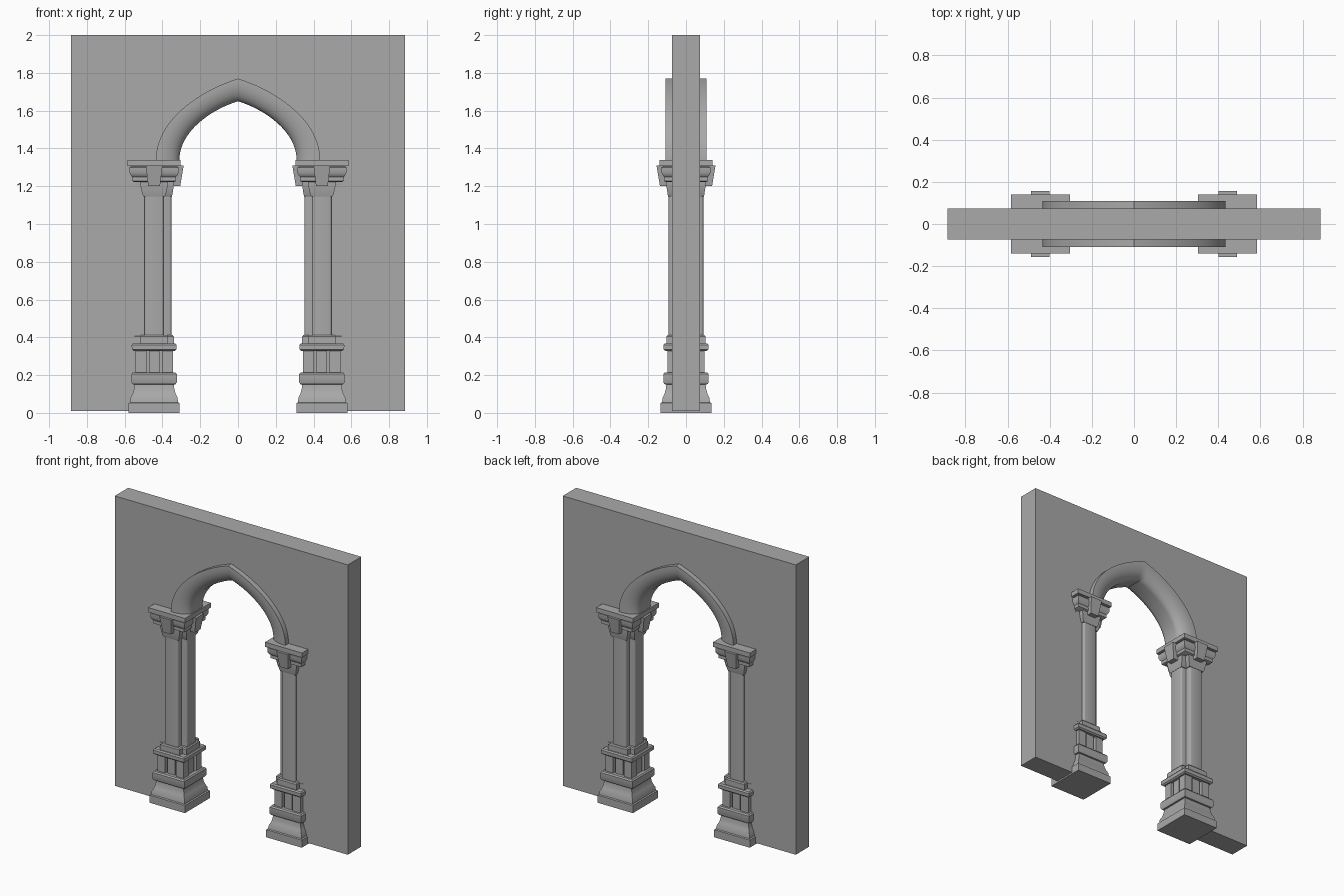
import bpy
import bmesh
import math
from mathutils import Vector

if "Cube" in bpy.data.objects:
    bpy.data.objects.remove(bpy.data.objects["Cube"], do_unlink=True)

# One stone colour throughout
stone = bpy.data.materials.new("grey_stone")
stone.use_nodes = True
GREY = (0.4, 0.4, 0.4, 1)
stone.diffuse_color = GREY
stone.node_tree.nodes["Principled BSDF"].inputs["Base Color"].default_value = GREY

COLUMN_X = 0.444
SPRING_Z = 1.34


def finish(name, bm, smooth=True):
    bmesh.ops.recalc_face_normals(bm, faces=bm.faces)
    mesh = bpy.data.meshes.new(name)
    bm.to_mesh(mesh)
    bm.free()
    mesh.materials.append(stone)
    obj = bpy.data.objects.new(name, mesh)
    bpy.context.collection.objects.link(obj)
    if smooth:
        bpy.ops.object.select_all(action="DESELECT")
        obj.select_set(True)
        bpy.context.view_layer.objects.active = obj
        bpy.ops.object.shade_smooth_by_angle(angle=math.radians(32))
    return obj


def add_loft(bm, rings):
    """Skin a stack of equal-length rings and cap both ends."""
    loops = [[bm.verts.new(p) for p in ring] for ring in rings]
    n = len(loops[0])
    for a, b in zip(loops, loops[1:]):
        for i in range(n):
            j = (i + 1) % n
            bm.faces.new((a[i], a[j], b[j], b[i]))
    bm.faces.new(loops[0])
    bm.faces.new(loops[-1])


def rect(cx, cy, z, hx, hy, c=0):
    """Rectangle ring with optional rounded corners."""
    if not c:
        return [(cx + hx * a, cy + hy * b, z)
                for a, b in ((-1, -1), (1, -1), (1, 1), (-1, 1))]
    ring = []
    for k in range(4):
        mid = math.pi / 4 + k * math.pi / 2
        sx = math.copysign(1, math.cos(mid))
        sy = math.copysign(1, math.sin(mid))
        for s in range(4):
            a = k * math.pi / 2 + s * math.pi / 6
            ring.append((cx + sx * (hx - c) + c * math.cos(a),
                         cy + sy * (hy - c) + c * math.sin(a), z))
    return ring


def square_stack(name, x, profile):
    bm = bmesh.new()
    add_loft(bm, [rect(x, 0, z, h, h) for z, h in profile])
    return finish(name, bm)


def cross_stack(name, x, profile, c=0):
    """Cross-shaped plan: two crossed bars; profile is (z, arm, reach)."""
    bm = bmesh.new()
    add_loft(bm, [rect(x, 0, z, arm, reach, c) for z, arm, reach in profile])
    add_loft(bm, [rect(x, 0, z, reach, arm, c) for z, arm, reach in profile])
    return finish(name, bm)


def curve(p0, p1, p2, p3, steps=20):
    pts = []
    for i in range(steps + 1):
        t = i / steps
        u = 1 - t
        pts.append(Vector(p0) * u**3 + Vector(p1) * 3 * u * u * t
                   + Vector(p2) * 3 * u * t * t + Vector(p3) * t**3)
    return pts


# Pointed arch outlines, from spring to apex, then mirrored
def full_arch(half):
    return half + [Vector((-p.x, p.y)) for p in reversed(half[:-1])]


outer = full_arch(curve((0.435, SPRING_Z), (0.435, 1.54), (0.22, 1.70), (0, 1.77)))
inner = full_arch(curve((0.31, SPRING_Z), (0.31, 1.48), (0.16, 1.60), (0, 1.65)))

# Wall with arched opening
opening = [o.lerp(i, 0.15) for o, i in zip(outer, inner)]
W, T, FOOT = 0.885, 0.073, 0.01
jamb = opening[0].x
outline = [(W, FOOT), (W, 2), (-W, 2), (-W, FOOT), (-jamb, FOOT)]
outline += [tuple(p) for p in reversed(opening)] + [(jamb, FOOT)]
bm = bmesh.new()
add_loft(bm, [[(x, y, z) for x, z in outline] for y in (-T, T)])
finish("wall", bm, smooth=False)

# Arch moulding, rounded from the front face into the opening
half_section = [(0, 0.108), (0.12, 0.108)]
for k in range(1, 9):
    a = k * math.pi / 16
    half_section.append((0.12 + 0.88 * math.sin(a), 0.045 + 0.063 * math.cos(a)))
section = half_section + [(f, -y) for f, y in reversed(half_section)]
bm = bmesh.new()
rings = []
for o, i in zip(outer, inner):
    ring = []
    for f, y in section:
        p = o.lerp(i, f)
        ring.append((p.x, y, p.y))
    rings.append(ring)
add_loft(bm, rings)
finish("arch_moulding", bm)

BASE = [(0, 0.135), (0.052, 0.135), (0.056, 0.127), (0.08, 0.124), (0.1, 0.114),
        (0.125, 0.107), (0.15, 0.104), (0.152, 0.114), (0.162, 0.12),
        (0.205, 0.12), (0.214, 0.113)]
CAP = [(0.328, 0.108), (0.336, 0.118), (0.36, 0.119), (0.368, 0.112)]
CAPITAL = [(1.222, 0.105), (1.228, 0.116), (1.25, 0.116), (1.256, 0.122),
           (1.272, 0.13), (1.3, 0.13), (1.304, 0.122), (1.312, 0.122)]

for side, sx in (("left", 1), ("right", -1)):
    x = sx * COLUMN_X
    square_stack(side + "_base", x, BASE)

    # Pedestal: core, four corner posts and a raised panel on each face
    bm = bmesh.new()
    for cx, cy, hx, hy in [(0, 0, 0.068, 0.068), (0, 0, 0.028, 0.09), (0, 0, 0.09, 0.028)] + \
            [(a * 0.07, b * 0.07, 0.029, 0.029) for a in (-1, 1) for b in (-1, 1)]:
        add_loft(bm, [rect(x + cx, cy, z, hx, hy) for z in (0.21, 0.332)])
    finish(side + "_pedestal", bm, smooth=False)

    square_stack(side + "_pedestal_cap", x, CAP)
    cross_stack(side + "_shaft_foot", x, [(0.365, 0.074, 0.104), (0.405, 0.074, 0.104),
                                          (0.412, 0.068, 0.098)])
    cross_stack(side + "_shaft", x, [(0.41, 0.052, 0.092), (1.16, 0.052, 0.092)], c=0.012)
    cross_stack(side + "_neck", x, [(1.146, 0.056, 0.094), (1.156, 0.062, 0.097),
                                    (1.21, 0.074, 0.105), (1.225, 0.074, 0.105)])
    square_stack(side + "_capital", x, CAPITAL)
    square_stack(side + "_abacus", x, [(1.308, 0.14), (1.34, 0.14)])

    # Tapered corbels on all four capital faces
    bm = bmesh.new()
    for k in range(4):
        a = k * math.pi / 2
        ca, sa = math.cos(a), math.sin(a)
        rings = []
        for z, w, reach in ((1.2, 0.031, 0.138), (1.309, 0.044, 0.156)):
            pts = [(0.05, -w), (reach, -w), (reach, w), (0.05, w)]
            rings.append([(x + u * ca - v * sa, u * sa + v * ca, z) for u, v in pts])
        add_loft(bm, rings)
    finish(side + "_corbels", bm, smooth=False)
